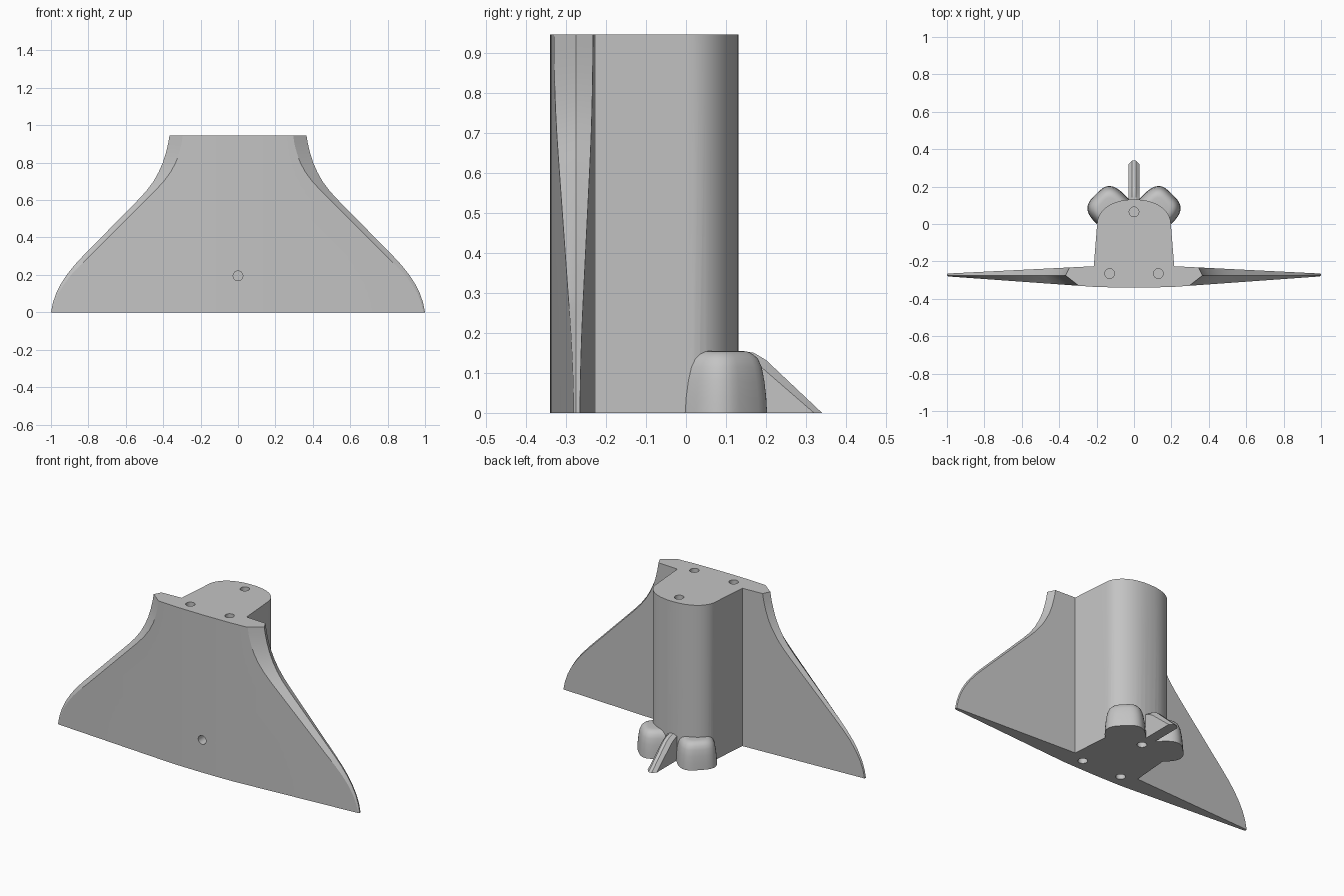
import bpy, bmesh, math
from mathutils import Matrix, Vector

if "Cube" in bpy.data.objects:
    bpy.data.objects.remove(bpy.data.objects["Cube"])

grey = bpy.data.materials.new("plain_grey")
grey.use_nodes = True
colour = (0.55, 0.55, 0.55, 1)
grey.diffuse_color = colour
grey.node_tree.nodes["Principled BSDF"].inputs["Base Color"].default_value = colour


def loft(name, rings):
    """Skin a stack of closed rings and cap both ends."""
    bm = bmesh.new()
    rows = [[bm.verts.new(p) for p in ring] for ring in rings]
    n = len(rows[0])
    for a, b in zip(rows, rows[1:]):
        for i in range(n):
            j = (i + 1) % n
            bm.faces.new((a[i], a[j], b[j], b[i]))
    bm.faces.new(rows[0])
    bm.faces.new(rows[-1])
    bmesh.ops.recalc_face_normals(bm, faces=bm.faces)
    me = bpy.data.meshes.new(name)
    bm.to_mesh(me)
    bm.free()
    me.materials.append(grey)
    ob = bpy.data.objects.new(name, me)
    bpy.context.collection.objects.link(ob)
    return ob


def mirrored(half):
    """Close a half outline across x = 0."""
    return half + [(-x, y, z) for x, y, z in reversed(half) if x > 1e-6]


def combine(target, other, operation):
    mod = target.modifiers.new(other.name, "BOOLEAN")
    mod.operation = operation
    mod.solver = "EXACT"
    mod.object = other
    bpy.context.view_layer.objects.active = target
    bpy.ops.object.modifier_apply(modifier=mod.name)
    bpy.data.objects.remove(other)


TOP = 0.945

# Wing: height, leading edge x, inner line of the front bevel x
stations = [(0, 1.0, .992), (.05, .99, .98), (.1, .973, .96), (.15, .948, .93),
            (.2, .916, .892), (.25, .876, .845), (.3, .83, .793), (.6, .535, .493),
            (.65, .489, .443), (.7, .452, .397), (.75, .424, .36), (.8, .402, .333),
            (.85, .386, .315), (.9, .374, .302), (TOP, .366, .295)]


def front_y(x):
    return -.337 + .057 * (x - .2) / .8


def back_y(x):
    return -.225 - .04 * (x - .2) / .8


wing_rings = []
for z, edge, bevel in stations:
    back = edge - .3 * (edge - bevel)
    wing_rings.append(mirrored([
        (0, -.34, z), (.1, -.339, z), (.2, front_y(.2), z), (bevel, front_y(bevel), z),
        (edge, -.275, z), (back, back_y(back), z), (.2, back_y(.2), z), (0, -.225, z)]))
body = loft("winged_body", wing_rings)

# Fuselage: straight sides and a rounded back
outline = [(0, -.3), (.218, -.3), (.215, -.225), (.197, 0)]
for i in range(1, 13):
    a = math.pi / 2 * i / 12
    outline.append((.197 * math.cos(a) ** .9 if i < 12 else 0, .131 * math.sin(a)))
fuselage = loft("fuselage", [mirrored([(x, y, z) for x, y in outline]) for z in (0, TOP)])
combine(body, fuselage, "UNION")

# Engine pods: rounded boxes set diagonally, narrowing to a soft top
def pod(side):
    u, t = Vector((1, 1, 0)).normalized(), Vector((1, -1, 0)).normalized()
    rings = []
    for z, inset in ((0, 0), (.04, .002), (.08, .006), (.115, .012), (.135, .02),
                     (.147, .031), (.153, .043), (.155, .055)):
        ring = []
        for i in range(40):
            a = math.tau * i / 40
            c, s = math.cos(a), math.sin(a)
            p = u * (.13 + math.copysign(abs(c) ** .62, c) * (.127 - inset))
            p += t * (.033 + math.copysign(abs(s) ** .62, s) * (.108 - inset))
            ring.append((side * p.x, p.y, z))
        rings.append(ring)
    return loft("engine_pod", rings)


for side in (1, -1):
    combine(body, pod(side), "UNION")

# Tail fin: side outline with a bevelled ridge
side_line = [(.05, 0), (.05, .145), (.13, .145), (.155, .135), (.185, .117), (.32, 0)]
ridge_line = [(.05, 0), (.05, .155), (.14, .155), (.17, .15), (.2, .132), (.34, 0)]
fin = loft("tail_fin", [[(x, y, z) for y, z in line] for x, line in
                        ((-.03, side_line), (-.01, ridge_line),
                         (.01, ridge_line), (.03, side_line))])
combine(body, fin, "UNION")

# Blind pin holes in the top, the base and the front
def drill(centre, turn=0):
    depth, radius = .2, .026
    spin = Matrix.Translation(centre) @ Matrix.Rotation(turn, 4, "X")
    rings = [[spin @ Vector((radius * math.cos(math.tau * i / 24),
                             radius * math.sin(math.tau * i / 24), z))
              for i in range(24)] for z in (-depth / 2, depth / 2)]
    combine(body, loft("pin_hole", rings), "DIFFERENCE")


for x, y in ((-.13, -.265), (.13, -.265), (0, .065)):
    drill((x, y, 0))
    drill((x, y, TOP))
drill((0, -.34, .195), math.pi / 2)

# Smooth curves, crisp edges
bpy.ops.object.select_all(action="DESELECT")
body.select_set(True)
bpy.context.view_layer.objects.active = body
bpy.ops.object.shade_smooth_by_angle(angle=math.radians(25))
